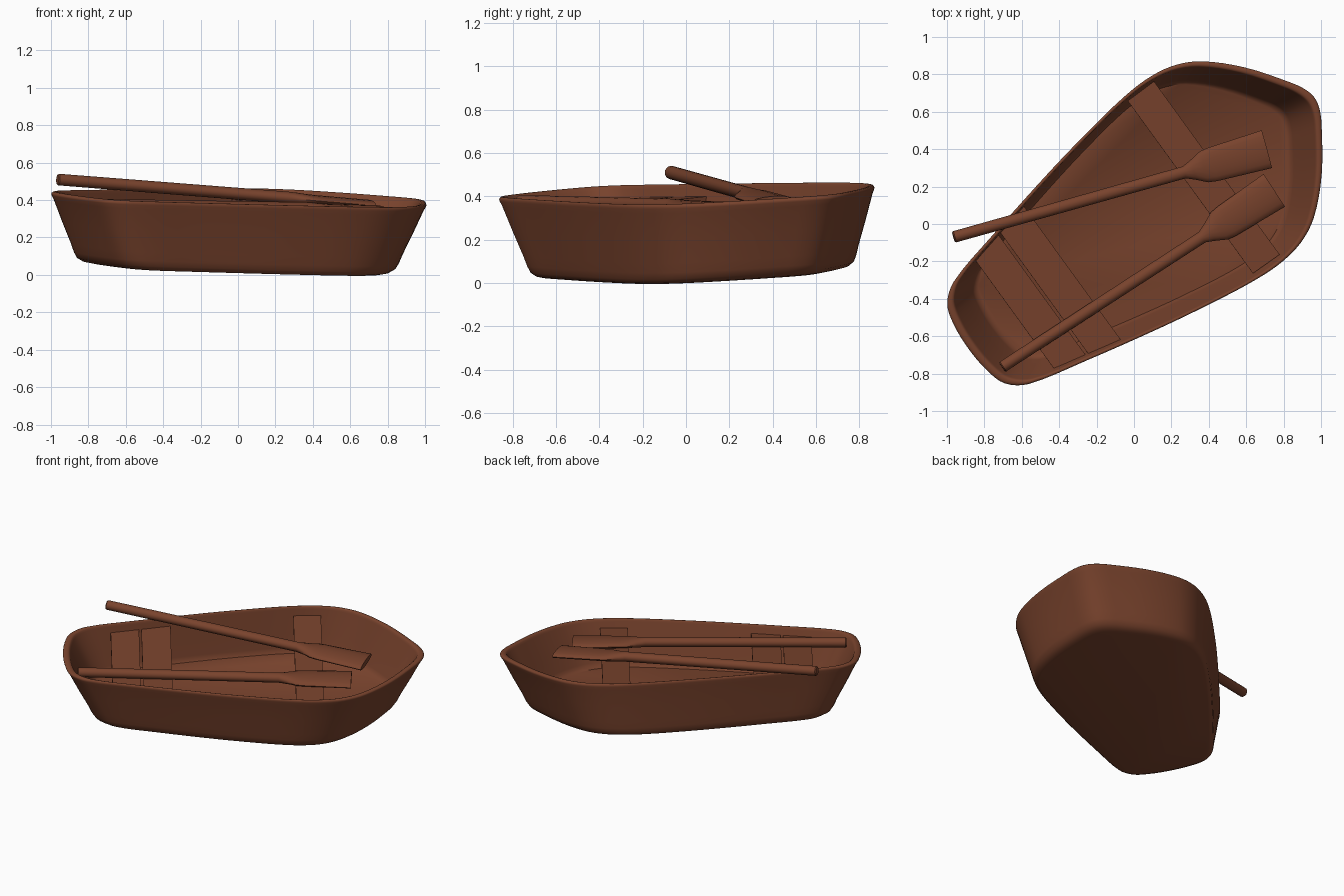
import bpy, bmesh, math
from mathutils import Vector, Matrix, Euler

if "Cube" in bpy.data.objects:
    bpy.data.objects.remove(bpy.data.objects["Cube"])

wood = bpy.data.materials.new("brown_wood")
wood.diffuse_color = (0.19, 0.056, 0.026, 1)
wood.use_nodes = True
wood.node_tree.nodes["Principled BSDF"].inputs["Base Color"].default_value = wood.diffuse_color

# Boat frame: u = along keel, v = across, z = 0 at the rim (boat is turned and slightly rolled)
FRAME = Matrix.Translation((0.013, -0.018, 0.414)) @ Euler(
    (math.radians(4.8), math.radians(0.43), math.radians(36))).to_matrix().to_4x4()

# Half outline of the rim from stern to bow: (u, half width)
HALF = [(-1.108, 0), (-1.096, 0.15), (-1.06, 0.262), (-0.96, 0.34), (-0.65, 0.418),
        (-0.2, 0.515), (0.1, 0.569), (0.32, 0.601), (0.5, 0.611), (0.66, 0.587), (0.80, 0.517),
        (0.97, 0.353), (1.125, 0.137), (1.165, 0.062), (1.178, 0)]


def finish(bm, name, matrix=None, angle=35):
    bmesh.ops.recalc_face_normals(bm, faces=bm.faces)
    mesh = bpy.data.meshes.new(name)
    bm.to_mesh(mesh)
    bm.free()
    if matrix:
        mesh.transform(matrix)
    mesh.materials.append(wood)
    ob = bpy.data.objects.new(name, mesh)
    bpy.context.collection.objects.link(ob)
    bpy.ops.object.select_all(action='DESELECT')
    ob.select_set(True)
    bpy.context.view_layer.objects.active = ob
    bpy.ops.object.shade_smooth_by_angle(angle=math.radians(angle))
    return ob


def loft(bm, rings):
    rows = [[bm.verts.new(p) for p in ring] for ring in rings]
    n = len(rows[0])
    for a, b in zip(rows, rows[1:]):
        for i in range(n):
            bm.faces.new((a[i], a[(i + 1) % n], b[(i + 1) % n], b[i]))
    bm.faces.new(rows[0])
    bm.faces.new(rows[-1])


def smooth_loop(pts, steps=4):
    out, n = [], len(pts)
    for i in range(n):
        a, b, c, d = (Vector(pts[(i + k) % n]) for k in (-1, 0, 1, 2))
        # chord-scaled tangents avoid overshoot on uneven spacing
        h = (c - b).length
        m0 = (c - a) * (h / ((b - a).length + h))
        m1 = (d - b) * (h / ((d - c).length + h))
        for s in range(steps):
            t = s / steps
            out.append(b * (2*t**3 - 3*t*t + 1) + m0 * (t**3 - 2*t*t + t)
                       + c * (3*t*t - 2*t**3) + m1 * (t**3 - t*t))
    return out


def half_width(u):
    for (u0, w0), (u1, w1) in zip(HALF, HALF[1:]):
        if u0 <= u <= u1:
            return w0 + (w1 - w0) * (u - u0) / (u1 - u0)


# Hull: one shell lofted up the outside, over the rounded rim and down to the floor
outline = smooth_loop(HALF + [(u, -w) for u, w in HALF[-2:0:-1]])
OUTSIDE = [(0.775, -0.374), (0.81, -0.368), (0.842, -0.35), (0.86, -0.32), (0.878, -0.275),
           (0.932, -0.16), (0.985, -0.04), (0.998, -0.018), (1.0, -0.010)]
INSIDE = [(0.998, -0.005), (0.993, -0.0005), (0.986, 0.0015), (0.978, 0.002), (0.969, 0.0),
          (0.963, -0.006), (0.958, -0.018), (0.893, -0.17), (0.852, -0.265),
          (0.842, -0.285), (0.82, -0.30)]
bm = bmesh.new()
rings = []
for profile, flare in ((OUTSIDE, 0.68), (INSIDE, 0.82)):   # sides flare less than the ends
    for s, z in profile:
        sv = 1 - (1 - s) * flare
        rings.append([(0.03 + (p.x - 0.03) * s, p.y * sv, z) for p in outline])
loft(bm, rings)
finish(bm, "hull", FRAME, 42)

# Seats: planks whose ends follow the inner hull
for name, u0, u1 in (("bow_seat", 0.36, 0.535), ("middle_seat", -0.605, -0.42),
                     ("stern_seat", -0.80, -0.62)):
    bm = bmesh.new()
    rings = []
    for z, k in ((-0.09, 0.935), (-0.055, 0.948)):
        a, b = half_width(u0) * k, half_width(u1) * k
        rings.append([(u0, -a, z), (u1, -b, z), (u1, b, z), (u0, a, z)])
    loft(bm, rings)
    finish(bm, name, FRAME)


# Oars: round shaft flaring into a flattened blade
def oar(name, start, end, blade):
    start, end = Vector(start), Vector(end)
    axis = end - start
    length = axis.length
    x = axis.normalized()
    up = FRAME.to_3x3() @ Vector((0, 0, 1))
    y = up.cross(x).normalized()
    z = x.cross(y)
    m = Matrix((x, y, z)).transposed().to_4x4()
    m.translation = start
    b = length - blade
    sections = [(0, 0.026, 0.026), (0.006, 0.031, 0.031), (b, 0.033, 0.032),
                (b + 0.05, 0.055, 0.030), (b + 0.11, 0.086, 0.026), (b + 0.16, 0.093, 0.025),
                (length, 0.105, 0.022)]
    bm = bmesh.new()
    n = 16
    loft(bm, [[(d, w * math.cos(2 * math.pi * i / n), t * math.sin(2 * math.pi * i / n))
               for i in range(n)] for d, w, t in sections])
    finish(bm, name, m)


oar("left_oar", (-0.965, -0.07, 0.51), (0.71, 0.40, 0.378), 0.46)
oar("right_oar", (-0.705, -0.765, 0.375), (0.75, 0.18, 0.35), 0.46)
